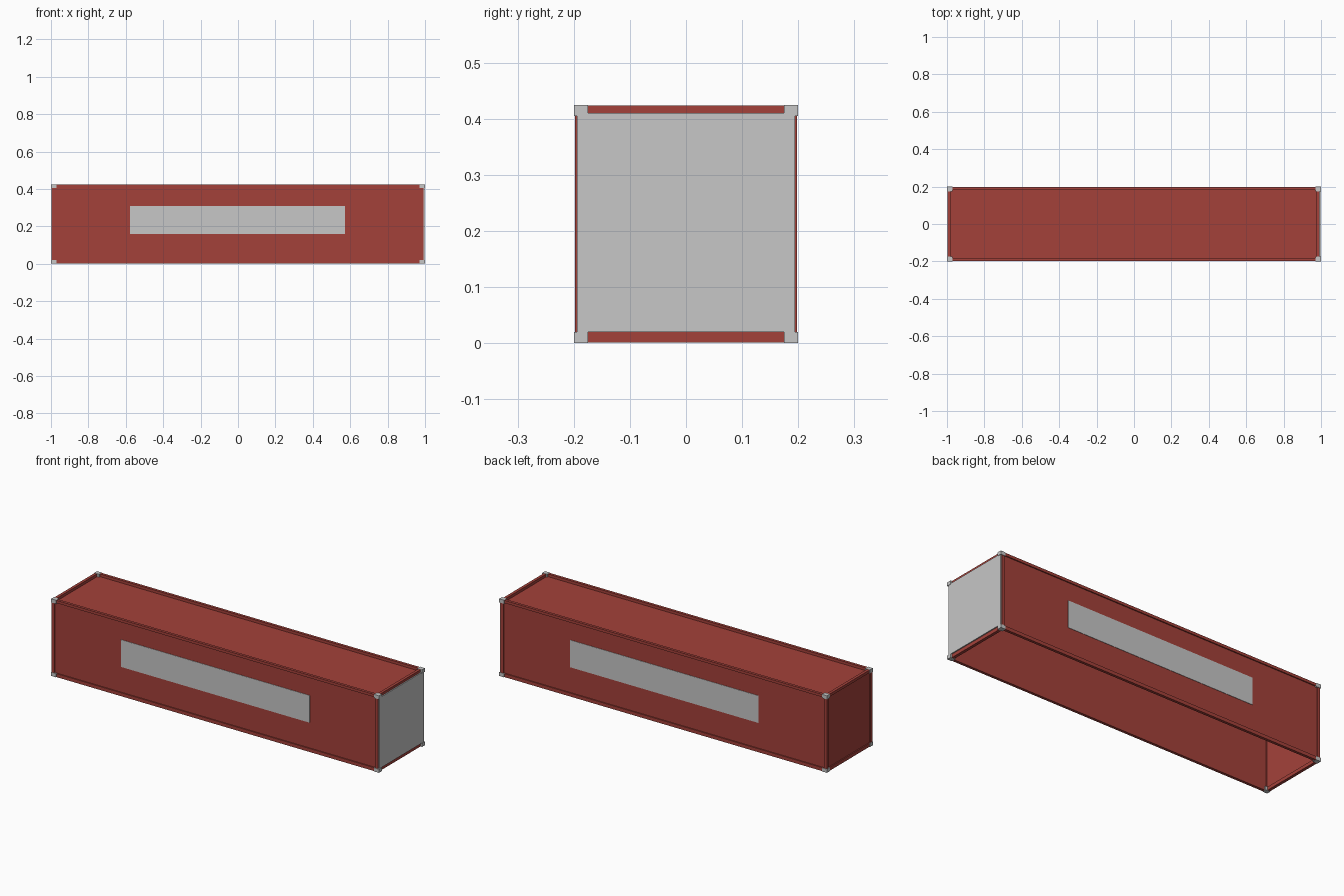
import bpy, bmesh

if "Cube" in bpy.data.objects:
    bpy.data.objects.remove(bpy.data.objects["Cube"])


def material(name, rgb):
    m = bpy.data.materials.new(name)
    m.diffuse_color = (*rgb, 1.0)
    m.use_nodes = True
    m.node_tree.nodes["Principled BSDF"].inputs["Base Color"].default_value = m.diffuse_color
    return m


RED = material("container red", (0.371, 0.053, 0.042))
GREY = material("light grey", (0.57, 0.57, 0.57))


def boxes(name, mat, ranges):
    """One object made of boxes given as ((x0, x1), (y0, y1), (z0, z1))."""
    bm = bmesh.new()
    for r in ranges:
        r = [sorted(a) for a in r]
        geo = bmesh.ops.create_cube(bm, size=1.0)
        for v in geo["verts"]:
            for i in range(3):
                lo, hi = r[i]
                v.co[i] = (lo + hi) / 2 + v.co[i] * (hi - lo)
    me = bpy.data.meshes.new(name)
    bm.to_mesh(me)
    bm.free()
    me.materials.append(mat)
    ob = bpy.data.objects.new(name, me)
    bpy.context.collection.objects.link(ob)
    return ob


H = 0.425            # overall height
X0, X1 = -0.998, 0.992   # frame ends
Y = 0.198            # frame half width
SIDES = (-1, 1)

# long rails along the top and bottom edges
boxes("top_side_rails", RED,
      [((X0, X1), (s * 0.183, s * Y), (0.409, 0.424)) for s in SIDES])
boxes("bottom_side_rails", RED,
      [((X0, X1), (s * 0.183, s * Y), (0.001, 0.02)) for s in SIDES])

# short rails across both ends
ends = ((X0, X0 + 0.016), (X1 - 0.016, X1))
boxes("top_end_rails", RED, [(e, (-0.183, 0.183), (0.409, 0.424)) for e in ends])
boxes("bottom_end_rails", RED, [(e, (-0.183, 0.183), (0.001, 0.02)) for e in ends])

# corner posts
boxes("corner_posts", RED,
      [(e, (s * 0.183, s * Y), (0.02, 0.409)) for e in ends for s in SIDES])

# recessed wall panels and roof; the underside stays open
boxes("side_walls", RED,
      [((-0.982, 0.976), (s * 0.186, s * 0.192), (0.01, 0.412)) for s in SIDES])
boxes("end_wall", RED, [((-0.992, -0.986), (-0.186, 0.186), (0.01, 0.412))])
boxes("roof", RED, [((-0.985, 0.98), (-0.186, 0.186), (0.402, 0.409))])

# grey door plate on the right end
boxes("door", GREY, [((0.985, 0.998), (-0.194, 0.194), (0.02, 0.41))])

# grey sign panels on both long sides
boxes("side_stripes", GREY,
      [((-0.577, 0.573), (s * 0.191, s * 0.194), (0.16, 0.31)) for s in SIDES])

# eight corner fittings
boxes("corner_fittings", GREY,
      [((s * 0.97, s * 1.0), (t * 0.175, t * 0.2), z)
       for s in SIDES for t in SIDES for z in ((0.0, 0.02), (0.405, H))])
